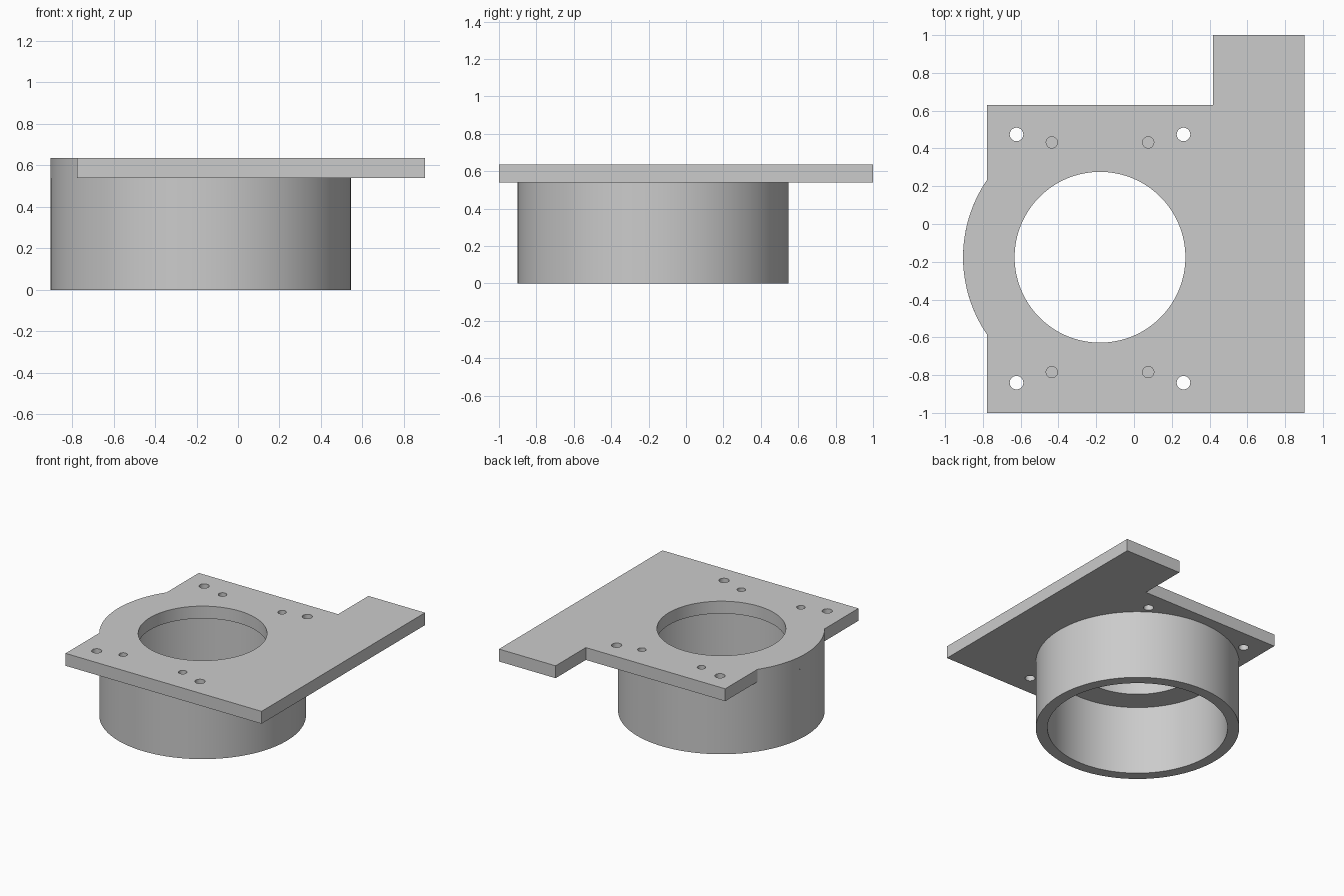
import bpy, bmesh, math

if "Cube" in bpy.data.objects:
    bpy.data.objects.remove(bpy.data.objects["Cube"])

CX, CY = -0.18, -0.176          # axis of the collar
OUTER, BORE, OPENING = 0.725, 0.642, 0.452
UNDER, TOP = 0.54, 0.636        # plate faces

grey = bpy.data.materials.new("plain grey")
grey.use_nodes = True
colour = (0.6, 0.6, 0.6, 1)
grey.diffuse_color = colour
grey.node_tree.nodes["Principled BSDF"].inputs["Base Color"].default_value = colour


def finish(name, bm):
    bmesh.ops.recalc_face_normals(bm, faces=bm.faces)
    mesh = bpy.data.meshes.new(name)
    bm.to_mesh(mesh)
    bm.free()
    mesh.materials.append(grey)
    obj = bpy.data.objects.new(name, mesh)
    bpy.context.collection.objects.link(obj)
    return obj


def smooth(obj):
    bpy.ops.object.select_all(action='DESELECT')
    obj.select_set(True)
    bpy.context.view_layer.objects.active = obj
    bpy.ops.object.shade_smooth_by_angle(angle=math.radians(30))


def circle(x, y, radius, count):
    return [(x + radius * math.cos(a), y + radius * math.sin(a))
            for a in (2 * math.pi * i / count for i in range(count))]


def add_prism(bm, outline, low, high):
    face = bm.faces.new([bm.verts.new((x, y, low)) for x, y in outline])
    made = bmesh.ops.extrude_face_region(bm, geom=[face])
    verts = [g for g in made["geom"] if isinstance(g, bmesh.types.BMVert)]
    bmesh.ops.translate(bm, vec=(0, 0, high - low), verts=verts)


# Plate outline: stepped rectangle with the collar bulging from its left edge
LEFT, RIGHT, STEP = -0.777, 0.902, 0.417
half = math.acos((CX - LEFT) / OUTER)
steps = 32
bulge = [(CX - OUTER * math.cos(a), CY + OUTER * math.sin(a))
         for a in (half - 2 * half * i / steps for i in range(steps + 1))]
outline = [(LEFT, -1), (RIGHT, -1), (RIGHT, 1), (STEP, 1), (STEP, 0.63), (LEFT, 0.63)] + bulge
bm = bmesh.new()
add_prism(bm, outline, UNDER, TOP)
plate = finish("mounting_plate", bm)

# Cutter: central opening, four through holes and four blind holes
bm = bmesh.new()
add_prism(bm, circle(CX, CY, OPENING, 128), UNDER - 0.1, TOP + 0.1)
for sx in (-1, 1):
    for sy in (-1, 1):
        add_prism(bm, circle(CX + sx * 0.442, CY - 0.007 + sy * 0.657, 0.036, 32),
                  UNDER - 0.1, TOP + 0.1)
        add_prism(bm, circle(CX + sx * 0.255, CY + sy * 0.608, 0.03, 32),
                  TOP - 0.075, TOP + 0.1)
cutter = finish("hole_cutter", bm)
cutter.hide_render = True

cut = plate.modifiers.new("holes", 'BOOLEAN')
cut.operation = 'DIFFERENCE'
cut.solver = 'EXACT'
cut.object = cutter
bpy.context.view_layer.objects.active = plate
plate.select_set(True)
bpy.ops.object.modifier_apply(modifier=cut.name)
bpy.data.objects.remove(cutter)
smooth(plate)

# Collar: open tube hanging below the plate
bm = bmesh.new()
rings = [[bm.verts.new((x, y, z)) for x, y in circle(CX, CY, r, 128)]
         for r, z in ((OUTER, UNDER), (OUTER, 0), (BORE, 0), (BORE, UNDER))]
for a, b in zip(rings, rings[1:]):
    for i in range(len(a)):
        j = (i + 1) % len(a)
        bm.faces.new((a[i], b[i], b[j], a[j]))
smooth(finish("collar", bm))
